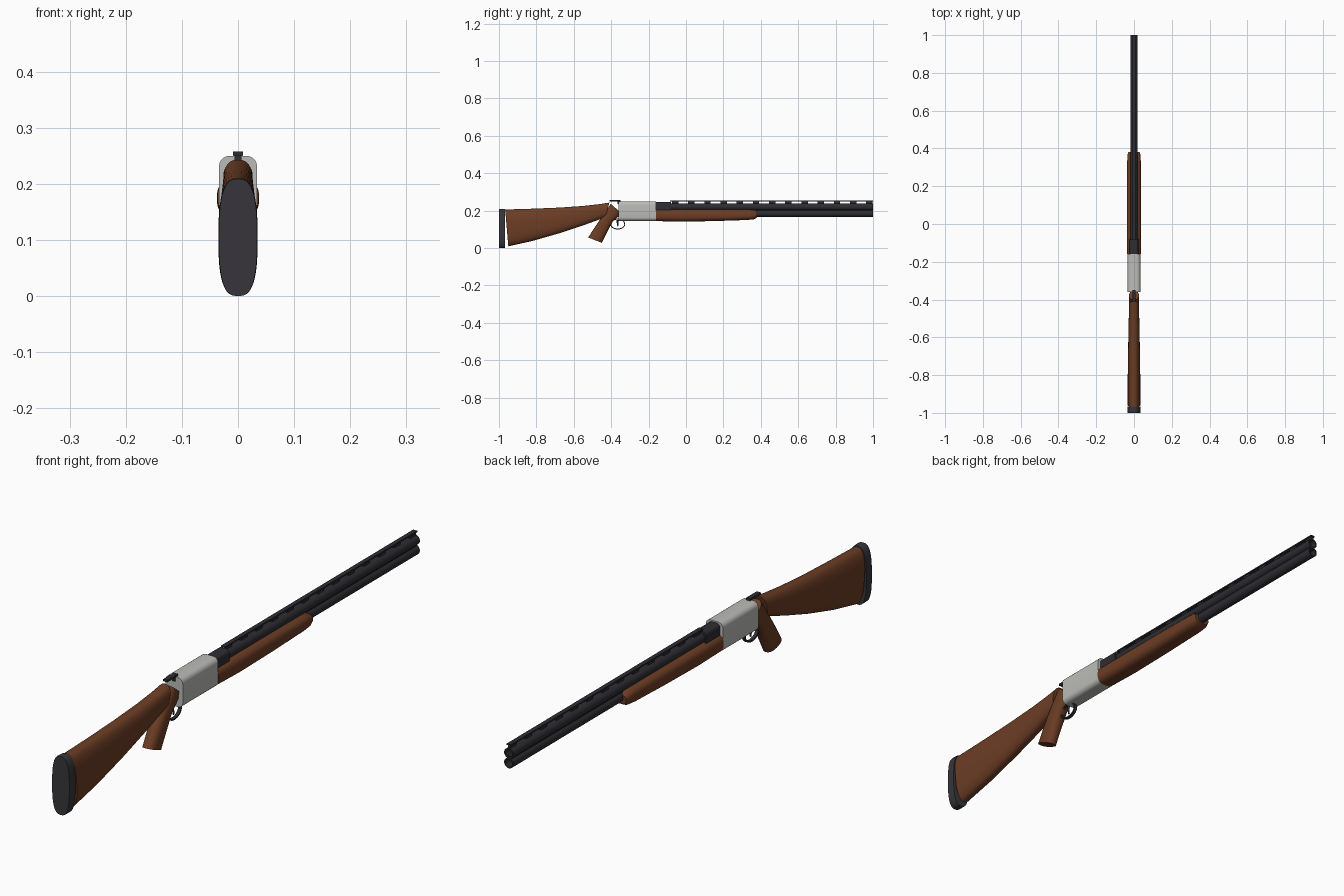
import bpy, bmesh, math
from mathutils import Vector

if "Cube" in bpy.data.objects:
    bpy.data.objects.remove(bpy.data.objects["Cube"])


def material(name, rgb):
    m = bpy.data.materials.new(name)
    m.diffuse_color = (*rgb, 1)
    m.use_nodes = True
    m.node_tree.nodes["Principled BSDF"].inputs["Base Color"].default_value = m.diffuse_color
    return m


WOOD = material("walnut wood", (0.15, 0.047, 0.018))
STEEL = material("blued steel", (0.027, 0.026, 0.032))
RUBBER = material("dark rubber", (0.038, 0.036, 0.043))
SILVER = material("silver metal", (0.5, 0.5, 0.48))


def finish(name, bm, mat, angle=35):
    bmesh.ops.recalc_face_normals(bm, faces=bm.faces[:])
    me = bpy.data.meshes.new(name)
    bm.to_mesh(me)
    bm.free()
    me.materials.append(mat)
    me.shade_smooth()
    me.set_sharp_from_angle(angle=math.radians(angle))
    ob = bpy.data.objects.new(name, me)
    bpy.context.collection.objects.link(ob)
    return ob


def loft(name, sections, mat, n=2.8, count=40):
    """Skin rounded sections; each is (bottom y, bottom z, top y, top z, half width)."""
    bm = bmesh.new()
    rings = []
    for y0, z0, y1, z1, hw in sections:
        lo, hi = Vector((0, y0, z0)), Vector((0, y1, z1))
        ring = []
        for i in range(count):
            a = math.tau * i / count
            c, s = math.cos(a), math.sin(a)
            u = math.copysign(abs(c) ** (2 / n), c)
            v = math.copysign(abs(s) ** (2 / n), s)
            p = (lo + hi) / 2 + (hi - lo) / 2 * v
            ring.append(bm.verts.new((u * hw, p.y, p.z)))
        rings.append(ring)
    for a, b in zip(rings, rings[1:]):
        for i in range(count):
            j = (i + 1) % count
            bm.faces.new((a[i], a[j], b[j], b[i]))
    bm.faces.new(rings[0])
    bm.faces.new(rings[-1])
    return finish(name, bm, mat)


def box(name, x, y0, y1, z0, z1, mat, bevel=0):
    """Block centred on the middle plane, half width x."""
    bm = bmesh.new()
    bmesh.ops.create_cube(bm, size=1)
    for v in bm.verts:
        v.co = (v.co.x * 2 * x, (y0 + y1) / 2 + v.co.y * (y1 - y0),
                (z0 + z1) / 2 + v.co.z * (z1 - z0))
    if bevel:
        # Round only the long edges
        edges = [e for e in bm.edges if abs(e.verts[0].co.y - e.verts[1].co.y) > 1e-4]
        bmesh.ops.bevel(bm, geom=edges, offset=bevel, segments=5, profile=0.5, affect='EDGES')
    return finish(name, bm, mat)


def barrel(name, z, y0, y1, r, bore, mat, seg=28):
    """Tube closed at the breech with an open bore at the muzzle."""
    bm = bmesh.new()
    rings = []
    for y, rad in ((y0, r), (y1, r), (y1, bore), (y1 - 0.1, bore)):
        rings.append([bm.verts.new((rad * math.cos(math.tau * i / seg), y,
                                    z + rad * math.sin(math.tau * i / seg)))
                      for i in range(seg)])
    for a, b in zip(rings, rings[1:]):
        for i in range(seg):
            j = (i + 1) % seg
            bm.faces.new((a[i], a[j], b[j], b[i]))
    bm.faces.new(rings[0])
    bm.faces.new(rings[-1])
    return finish(name, bm, mat)


# Butt pad and shoulder stock
loft("butt_pad", [(-1.0, 0.0, -1.0, 0.209, 0.034),
                  (-0.992, 0.0, -0.992, 0.21, 0.035),
                  (-0.967, 0.0, -0.967, 0.208, 0.035)], RUBBER)
loft("stock", [(-0.95, 0.009, -0.967, 0.206, 0.034),
               (-0.82, 0.038, -0.83, 0.21, 0.0335),
               (-0.68, 0.078, -0.68, 0.216, 0.0315),
               (-0.55, 0.121, -0.55, 0.225, 0.029),
               (-0.47, 0.15, -0.46, 0.235, 0.027),
               (-0.43, 0.165, -0.41, 0.243, 0.026)], WOOD, n=2.5)

# Pistol grip, sections run from the heel up to the wrist
loft("pistol_grip", [(-0.523, 0.056, -0.450, 0.028, 0.024),
                     (-0.495, 0.100, -0.422, 0.085, 0.026),
                     (-0.458, 0.155, -0.390, 0.145, 0.027),
                     (-0.425, 0.205, -0.358, 0.170, 0.027),
                     (-0.402, 0.236, -0.355, 0.195, 0.026)], WOOD, n=2.4)

# Receiver, monoblock and opening lever
box("receiver", 0.034, -0.36, -0.16, 0.145, 0.25, SILVER, bevel=0.019)
box("monoblock", 0.023, -0.165, -0.08, 0.165, 0.245, STEEL, bevel=0.014)
box("top_lever", 0.009, -0.41, -0.35, 0.25, 0.258, STEEL, bevel=0.002)
box("lever_pivot", 0.006, -0.365, -0.352, 0.235, 0.252, STEEL)

# Over and under barrels with a joining strip
for label, z in (("upper", 0.22), ("lower", 0.185)):
    barrel(label + "_barrel", z, -0.16, 1.0, 0.0182, 0.0135, STEEL)
box("barrel_joint", 0.009, -0.1, 0.995, 0.196, 0.209, STEEL)

# Raised sighting rib on spaced posts
box("sighting_rib", 0.008, -0.085, 1.0, 0.248, 0.253, STEEL)
for i in range(13):
    y = -0.075 + i * 0.0865
    box("rib_post", 0.005, y, y + 0.034, 0.234, 0.249, STEEL)

# Fore-end
loft("fore_end", [(-0.16, 0.144, -0.16, 0.208, 0.0365),
                  (-0.03, 0.141, -0.03, 0.208, 0.0375),
                  (0.15, 0.144, 0.15, 0.208, 0.037),
                  (0.33, 0.150, 0.33, 0.206, 0.036),
                  (0.365, 0.154, 0.365, 0.204, 0.0345),
                  (0.38, 0.163, 0.38, 0.196, 0.030)], WOOD)

# Trigger guard loop
bm = bmesh.new()
loops = []
for i in range(32):
    a = math.tau * i / 32
    c, s = math.cos(a), math.sin(a)
    loops.append([bm.verts.new((x, -0.365 + (0.04 + d) * c, 0.128 + (0.029 + d) * s))
                  for x, d in ((-0.006, 0), (0.006, 0), (0.006, -0.005), (-0.006, -0.005))])
for i in range(32):
    a, b = loops[i], loops[(i + 1) % 32]
    for k in range(4):
        bm.faces.new((a[k], a[(k + 1) % 4], b[(k + 1) % 4], b[k]))
finish("trigger_guard", bm, STEEL)

# Trigger blade
loft("trigger", [(-0.372, 0.15, -0.362, 0.15, 0.004),
                 (-0.370, 0.132, -0.362, 0.132, 0.0035),
                 (-0.366, 0.115, -0.361, 0.117, 0.003)], STEEL, n=2, count=12)
